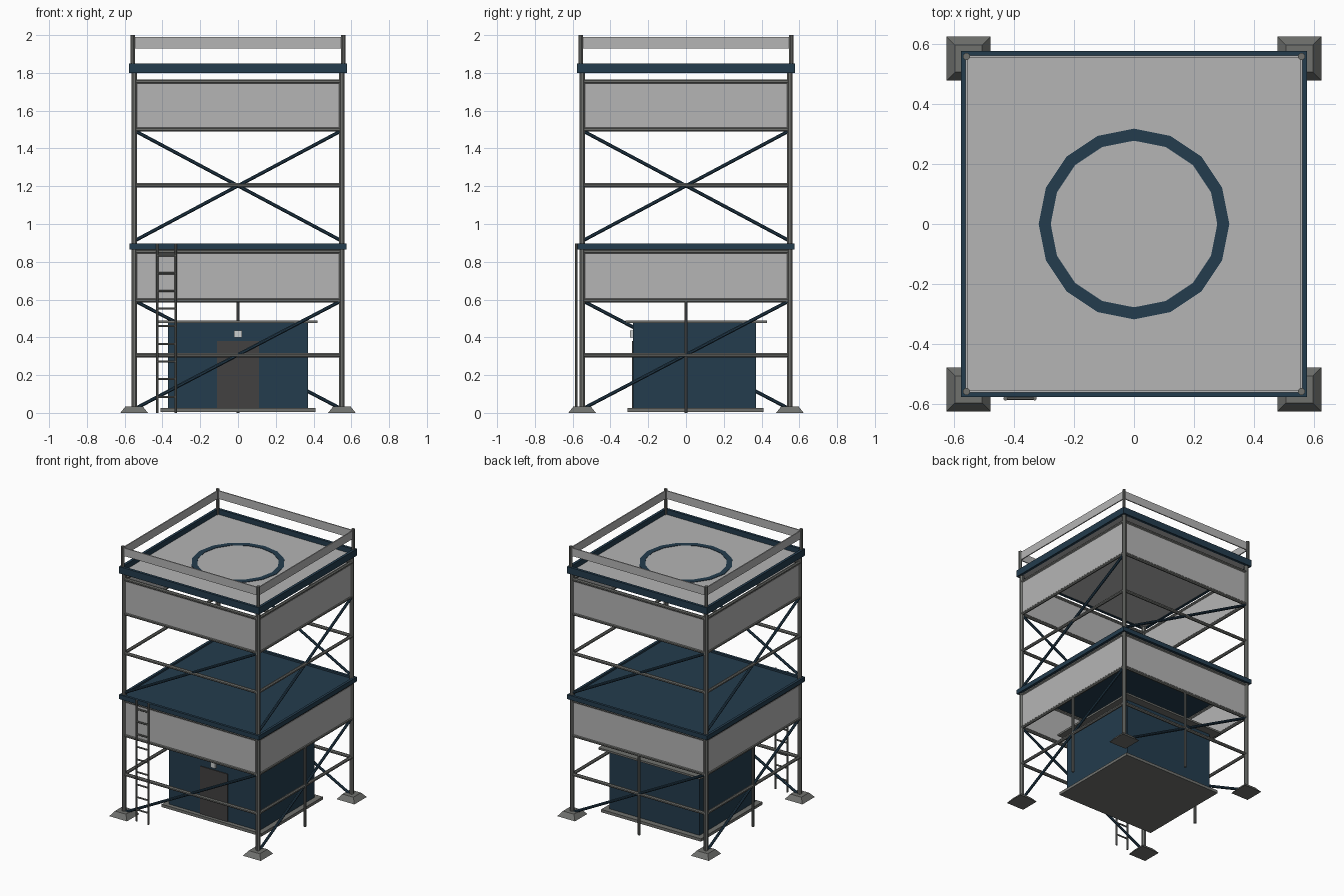
import bpy, bmesh, math
from mathutils import Vector, Matrix

cube = bpy.data.objects.get("Cube")
if cube:
    bpy.data.objects.remove(cube, do_unlink=True)


def material(name, r, g, b):
    m = bpy.data.materials.new(name)
    m.use_nodes = True
    m.diffuse_color = (r, g, b, 1)
    m.node_tree.nodes["Principled BSDF"].inputs["Base Color"].default_value = (r, g, b, 1)
    return m


NAVY = material("navy paint", 0.017, 0.045, 0.075)
PANEL = material("light grey panel", 0.46, 0.46, 0.46)
STEEL = material("steel grey", 0.16, 0.165, 0.155)
DOOR = material("dark door grey", 0.055, 0.053, 0.052)
LAMP = material("lamp white", 0.6, 0.62, 0.62)


def finish(name, bm, mat):
    bmesh.ops.recalc_face_normals(bm, faces=bm.faces)
    me = bpy.data.meshes.new(name)
    bm.to_mesh(me)
    bm.free()
    me.materials.append(mat)
    ob = bpy.data.objects.new(name, me)
    bpy.context.collection.objects.link(ob)
    return ob


def box(name, mat, x, y, z):
    """Box from (min, max) ranges on each axis."""
    bm = bmesh.new()
    bmesh.ops.create_cube(bm, size=1)
    for v in bm.verts:
        v.co = [lo + (c + 0.5) * (hi - lo) for c, (lo, hi) in zip(v.co, (x, y, z))]
    return finish(name, bm, mat)


def tube(name, mat, a, b, radius, sides=8):
    """Straight bar between two points."""
    a, b = Vector(a), Vector(b)
    d = b - a
    bm = bmesh.new()
    turn = Matrix.Translation((a + b) / 2) @ d.to_track_quat('Z', 'Y').to_matrix().to_4x4()
    bmesh.ops.create_cone(bm, cap_ends=True, segments=sides, radius1=radius, radius2=radius,
                          depth=d.length, matrix=turn @ Matrix.Rotation(math.pi / sides, 4, 'Z'))
    return finish(name, bm, mat)


def ring(name, mat, sides, outer, inner, z0, z1, start=0.0):
    """Regular polygon frame with a square section."""
    bm = bmesh.new()
    loops = []
    for i in range(sides):
        t = start + math.tau * i / sides
        c, s = math.cos(t), math.sin(t)
        loops.append([bm.verts.new((r * c, r * s, z)) for r, z in
                      ((outer, z0), (outer, z1), (inner, z1), (inner, z0))])
    for i in range(sides):
        p, q = loops[i], loops[(i + 1) % sides]
        for k in range(4):
            n = (k + 1) % 4
            bm.faces.new((p[k], q[k], q[n], p[n]))
    return finish(name, bm, mat)


POST = 0.55
SIDES = ("front", "right", "back", "left")

# Corner posts, railing posts and footings
for i, side in enumerate(("front_left", "front_right", "back_right", "back_left")):
    t = math.pi / 4 + i * math.pi / 2
    sx, sy = math.copysign(1, math.cos(t)), math.copysign(1, math.sin(t))
    x, y = sx * POST, sy * POST
    tube(f"corner_post_{i}", STEEL, (x, y, 0.01), (x, y, 1.81), 0.016)
    tube(f"railing_post_{i}", STEEL, (sx * 0.557, sy * 0.557, 1.81), (sx * 0.557, sy * 0.557, 2), 0.012)
    bm = bmesh.new()
    bmesh.ops.create_cone(bm, cap_ends=True, segments=4, radius1=0.073 * math.sqrt(2),
                          radius2=0.045 * math.sqrt(2), depth=0.035,
                          matrix=Matrix.Translation((x, y, 0.0175)) @ Matrix.Rotation(math.pi / 4, 4, 'Z'))
    finish(f"footing_{i}", bm, STEEL)

# Frame on each side: rails, braces, wall panels and parapet board
for i, side in enumerate(SIDES):
    spin = Matrix.Rotation(i * math.pi / 2, 4, 'Z')
    parts = []
    for z in (0.305, 0.595, 0.855, 1.205, 1.5, 1.755):
        parts.append(tube(f"{side}_rail", STEEL, (-POST, -POST, z), (POST, -POST, z), 0.012))
    for low, high in ((0.025, 0.59), (0.915, 1.49)):
        parts.append(tube(f"{side}_brace", NAVY, (-0.54, -POST, low), (0.54, -POST, high), 0.01))
    for low, high in ((0.605, 0.843), (1.51, 1.743)):
        parts.append(box(f"{side}_wall_panel", PANEL, (-0.535, 0.535), (-0.556, -0.546), (low, high)))
    parts.append(box(f"{side}_parapet_board", PANEL, (-0.55, 0.55), (-0.56, -0.552), (1.93, 1.99)))
    if side != "front":
        parts.append(tube(f"{side}_middle_post", STEEL, (0, -POST, 0), (0, -POST, 0.595), 0.01))
    for ob in parts:
        ob.data.transform(spin)

# Middle floor and roof deck, each with a raised rim
R2 = math.sqrt(2)
box("middle_floor", NAVY, (-0.56, 0.56), (-0.56, 0.56), (0.868, 0.885))
ring("middle_floor_rim", NAVY, 4, 0.575 * R2, 0.556 * R2, 0.865, 0.898, math.pi / 4)
box("roof_deck", PANEL, (-0.56, 0.56), (-0.56, 0.56), (1.803, 1.812))
ring("roof_rim", NAVY, 4, 0.576 * R2, 0.556 * R2, 1.8, 1.85, math.pi / 4)
ring("landing_circle", NAVY, 16, 0.317, 0.277, 1.81, 1.815)

# Cabin with base, roof, door and lamp
box("cabin_base", STEEL, (-0.41, 0.41), (-0.31, 0.41), (0.005, 0.026))
box("cabin_walls", NAVY, (-0.37, 0.37), (-0.28, 0.37), (0.02, 0.48))
box("cabin_roof", STEEL, (-0.42, 0.42), (-0.32, 0.43), (0.476, 0.49))
box("cabin_door", DOOR, (-0.112, 0.112), (-0.286, -0.278), (0.026, 0.38))
box("cabin_lamp", LAMP, (-0.02, 0.02), (-0.297, -0.278), (0.4, 0.437))

# Ladder on the front
for x in (-0.427, -0.33):
    tube("ladder_rail", STEEL, (x, -0.58, 0), (x, -0.58, 0.898), 0.007)
for i in range(9):
    z = 0.085 + 0.0935 * i
    tube("ladder_rung", STEEL, (-0.427, -0.58, z), (-0.33, -0.58, z), 0.006)
